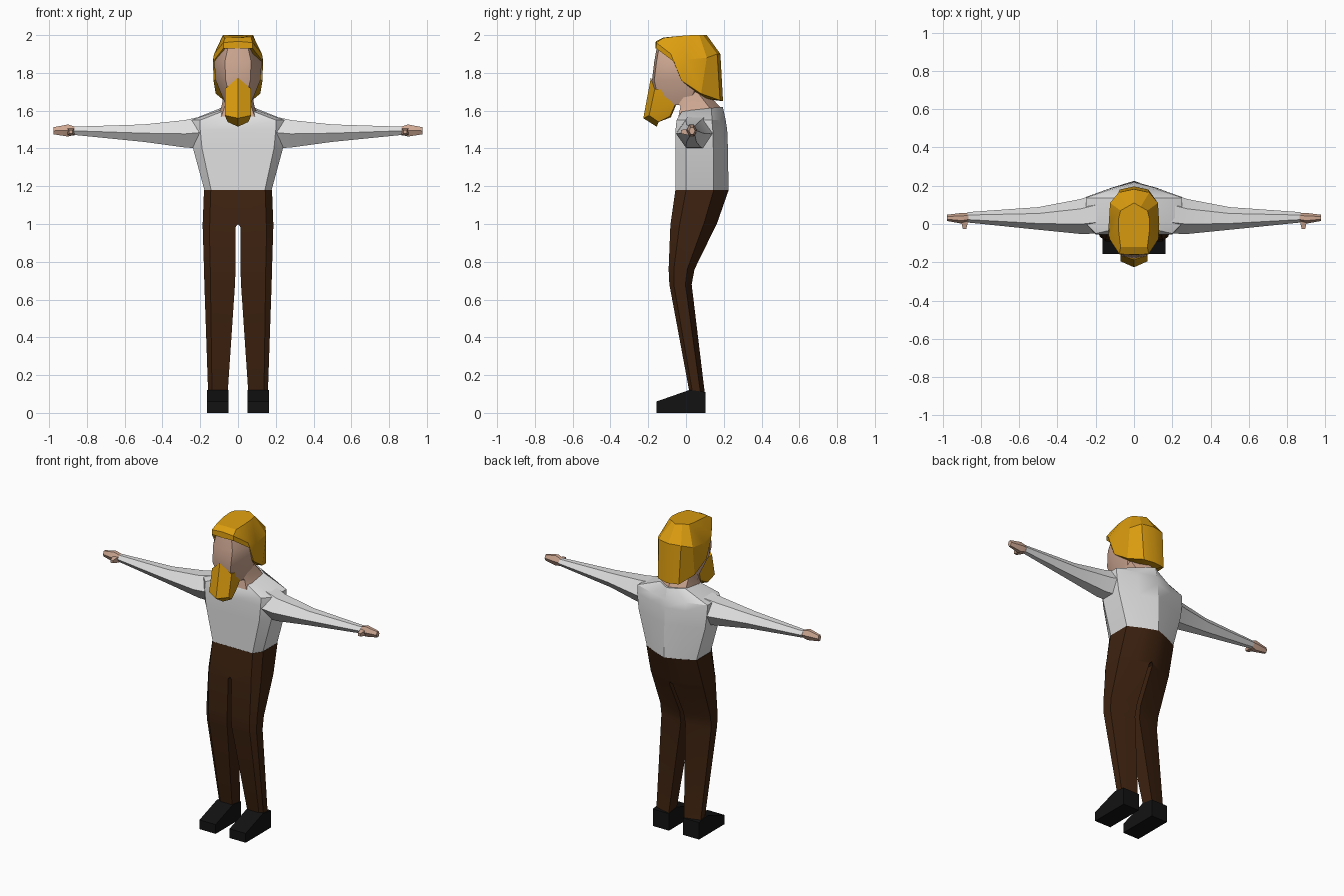
import bpy
import bmesh
import math

start_cube = bpy.data.objects.get("Cube")
if start_cube:
    bpy.data.objects.remove(start_cube, do_unlink=True)


def make_material(name, red, green, blue):
    material = bpy.data.materials.new(name)
    material.use_nodes = True
    colour = (red, green, blue, 1)
    material.diffuse_color = colour
    shader = material.node_tree.nodes["Principled BSDF"]
    shader.inputs["Base Color"].default_value = colour
    shader.inputs["Roughness"].default_value = .9
    return material


golden_hair = make_material("golden hair", .72, .34, .005)
skin = make_material("skin", .62, .39, .29)
white_cloth = make_material("white cloth", .75, .75, .75)
brown_cloth = make_material("brown cloth", .047, .016, .005)
black_leather = make_material("black leather", .006, .006, .006)


def loft(name, rings, material, mirrored=False, smooth_angle=30):
    """Skin a closed surface through rings with equal point counts."""
    bm = bmesh.new()
    loops = [[bm.verts.new(point) for point in ring] for ring in rings]
    count = len(loops[0])
    for lower, upper in zip(loops, loops[1:]):
        for i in range(count):
            j = (i + 1) % count
            bm.faces.new((lower[i], lower[j], upper[j], upper[i]))
    bm.faces.new(loops[0])
    bm.faces.new(loops[-1])
    bmesh.ops.recalc_face_normals(bm, faces=bm.faces)
    # Walls lying on the mirror plane would end up inside the body
    if mirrored:
        inner = [face for face in bm.faces
                 if all(abs(vert.co.x) < .001 for vert in face.verts)]
        bmesh.ops.delete(bm, geom=inner, context="FACES")
    mesh = bpy.data.meshes.new(name)
    bm.to_mesh(mesh)
    bm.free()
    mesh.materials.append(material)
    part = bpy.data.objects.new(name, mesh)
    bpy.context.collection.objects.link(part)
    if mirrored:
        mirror = part.modifiers.new("left and right", "MIRROR")
        mirror.use_clip = True
    bpy.ops.object.select_all(action="DESELECT")
    part.select_set(True)
    bpy.context.view_layer.objects.active = part
    bpy.ops.object.shade_smooth_by_angle(angle=math.radians(smooth_angle))
    return part


def symmetric(half):
    """Complete a ring given from front centre to back centre."""
    return half + [(-x, y, z) for x, y, z in reversed(half[1:-1])]


def body_ring(z, width, front, back, tilt=0):
    """Flat-fronted ring with chamfered sides and a ridged back."""
    depth = back - front
    half = [(0, front), (width * .8, front), (width, front + depth * .2),
            (width, back - depth * .28), (width * .5, back - depth * .12),
            (0, back)]
    return symmetric([(x, y, z + tilt * (y - front) / depth)
                      for x, y in half])


def leg_ring(z, inner, outer, front, back):
    """Leg section with chamfered outer corners."""
    width, depth = outer - inner, back - front
    return [(inner, front, z), (outer - width * .2, front, z),
            (outer, front + depth * .2, z), (outer, back - depth * .28, z),
            (outer - width * .5, back - depth * .12, z), (inner, back, z)]


def arm_ring(x, front, back, bottom, top):
    """Hexagonal section across an arm."""
    middle = (bottom + top) / 2
    inset = (back - front) * .28
    return [(x, front, middle), (x, front + inset, top),
            (x, back - inset, top), (x, back, middle),
            (x, back - inset, bottom), (x, front + inset, bottom)]


# Shirt body
loft("shirt", [
    body_ring(1.18, .178, -.055, .225),
    body_ring(1.4, .238, -.055, .222),
    body_ring(1.5, .25, -.055, .218),
    body_ring(1.55, .25, -.05, .21),
    body_ring(1.6, .09, -.02, .195, tilt=.02),
], white_cloth)

# Sleeves
loft("sleeves", [
    arm_ring(.19, -.05, .16, 1.4, 1.57),
    arm_ring(.28, -.052, .13, 1.405, 1.55),
    arm_ring(.5, -.03, .088, 1.435, 1.527),
    arm_ring(.87, .008, .062, 1.472, 1.515),
], white_cloth, mirrored=True)

# Hands and thumbs
loft("hands", [
    arm_ring(.855, .012, .058, 1.475, 1.512),
    arm_ring(.9, .002, .058, 1.463, 1.527),
    arm_ring(.978, .016, .048, 1.475, 1.512),
], skin, mirrored=True)


def thumb_ring(y, size):
    return [(.885 + size * a, y, 1.488 + size * b)
            for a, b in ((-1, -1), (1, -1), (1, 1), (-1, 1))]


loft("thumbs", [thumb_ring(.025, .02), thumb_ring(-.005, .014),
                thumb_ring(-.027, .009)], skin, mirrored=True)

# Trousers
loft("trousers", [
    leg_ring(.1, .055, .158, .02, .1),
    leg_ring(.68, .016, .178, -.088, .03),
    leg_ring(.76, .013, .18, -.092, .045),
    leg_ring(.985, .012, .187, -.083, .155),
    leg_ring(1, 0, .187, -.082, .163),
    leg_ring(1.18, 0, .18, -.056, .226),
], brown_cloth, mirrored=True)

# Shoes with sloping toes
shoe_profile = [(-.157, 0), (.103, 0), (.103, .11), (.02, .122), (-.157, .06)]
loft("shoes", [[(x, y, z) for y, z in shoe_profile] for x in (.05, .165)],
     black_leather, mirrored=True, smooth_angle=10)

# Neck
loft("neck", [
    body_ring(1.57, .11, -.04, .19),
    body_ring(1.62, .088, -.03, .18),
    body_ring(1.74, .065, -.08, .07),
], skin)


# Face and skull
def head_ring(z, width, front, back):
    return symmetric([(0, front, z), (width * .55, front + .012, z),
                      (width, front + .11, z), (width * .9, back - .05, z),
                      (0, back, z)])


loft("head", [
    head_ring(1.63, .065, -.15, .06),
    head_ring(1.76, .118, -.18, .12),
    head_ring(1.86, .126, -.168, .15),
    head_ring(1.95, .09, -.152, .12),
], skin, smooth_angle=40)

# Hair: crown, widest line, hanging edge, then tucked under
crown = [(0, -.12, 1.987), (.07, -.12, 1.985), (.08, -.04, 1.995),
         (.08, .03, 2), (.07, .07, 2), (.035, .09, 2), (0, .11, 2)]
brim = [(0, -.16, 1.967), (.077, -.157, 1.96), (.127, -.08, 1.9),
        (.132, 0, 1.87), (.125, .11, 1.88), (.08, .165, 1.9), (0, .182, 1.9)]
edge = [(0, -.162, 1.93), (.077, -.158, 1.93), (.132, -.065, 1.86),
        (.13, -.025, 1.76), (.118, .08, 1.69), (.075, .18, 1.655),
        (0, .196, 1.65)]
tuck = [(x * .6, y * .6, z + .01) for x, y, z in edge]
loft("hair", [symmetric(ring) for ring in (crown, brim, edge, tuck)],
     golden_hair, smooth_angle=25)

# Beard
beard_top = [(0, -.186, 1.775), (.07, -.165, 1.715), (.066, -.05, 1.7),
             (0, -.05, 1.7)]
beard_middle = [(0, -.226, 1.56), (.07, -.195, 1.575), (.06, -.045, 1.66),
                (0, -.04, 1.66)]
beard_tip = [(0, -.155, 1.515), (.055, -.145, 1.54), (.045, -.085, 1.57),
             (0, -.08, 1.565)]
loft("beard", [symmetric(ring) for ring in (beard_top, beard_middle, beard_tip)],
     golden_hair, smooth_angle=20)
